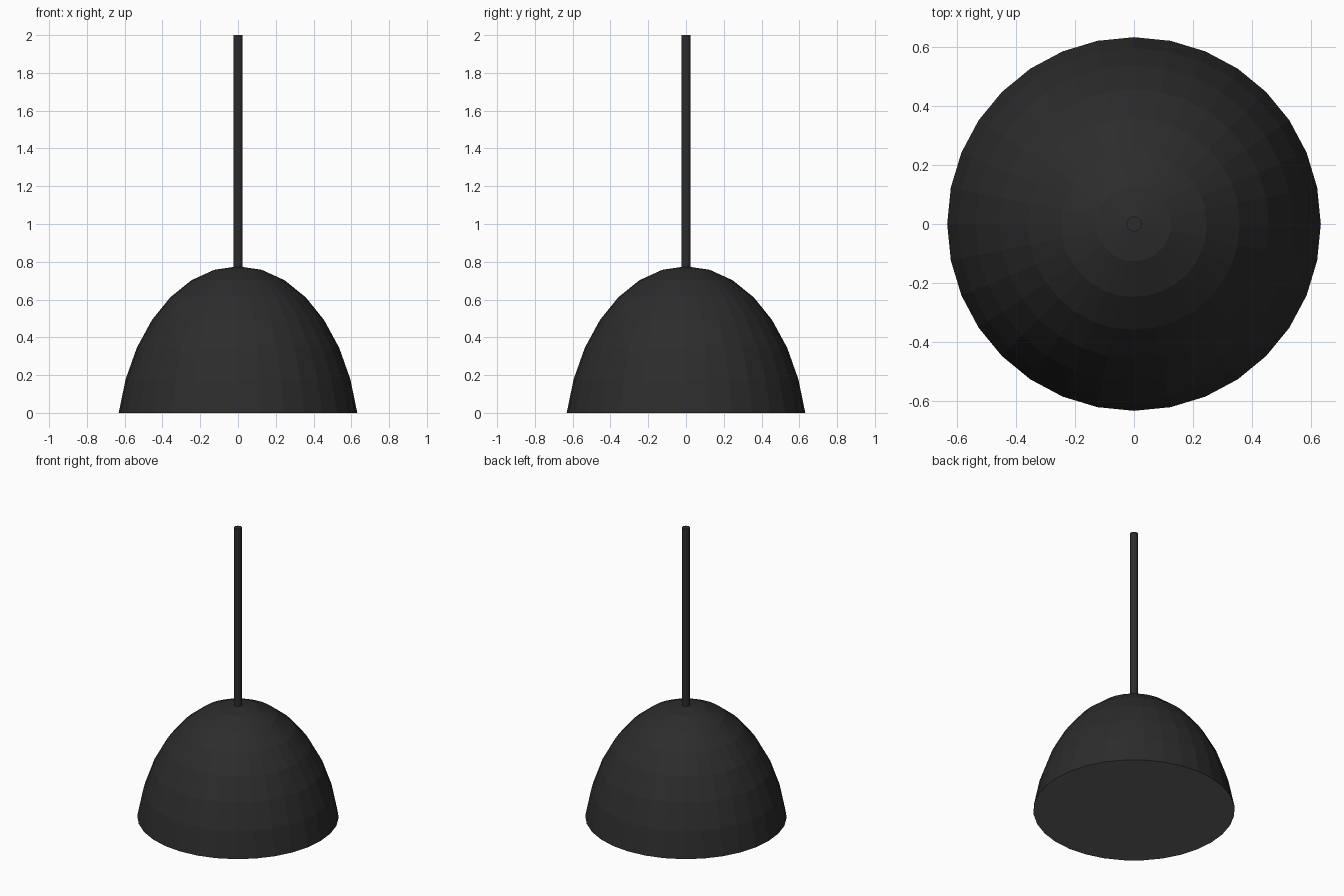
import bpy, bmesh, math

if "Cube" in bpy.data.objects:
    bpy.data.objects.remove(bpy.data.objects["Cube"])

SEGMENTS = 32
R, H, TOP = 0.644, 0.969, 0.776   # stretched sphere the shade is cut from


def material(name, value):
    m = bpy.data.materials.new(name)
    m.diffuse_color = (value, value, value, 1)
    m.use_nodes = True
    m.node_tree.nodes["Principled BSDF"].inputs["Base Color"].default_value = m.diffuse_color
    return m


def finish(name, bm, mat):
    bmesh.ops.recalc_face_normals(bm, faces=bm.faces)
    mesh = bpy.data.meshes.new(name)
    bm.to_mesh(mesh)
    bm.free()
    mesh.materials.append(mat)
    obj = bpy.data.objects.new(name, mesh)
    bpy.context.collection.objects.link(obj)
    return obj


dark = material("dark_metal", 0.025)
grey = material("diffuser_grey", 0.13)

# Lamp shade: dome with seven bands, closed by a flat diffuser underneath
bm = bmesh.new()
apex = bm.verts.new((0, 0, TOP))
rings = []
for i in range(1, 8):
    a = math.pi * i / 16
    r = R * math.sin(a)
    z = TOP - H * (1 - math.cos(a)) if i < 7 else 0
    rings.append([bm.verts.new((r * math.cos(t), r * math.sin(t), z))
                  for t in (2 * math.pi * k / SEGMENTS for k in range(SEGMENTS))])
for k in range(SEGMENTS):
    n = (k + 1) % SEGMENTS
    bm.faces.new((apex, rings[0][k], rings[0][n]))
    for a, b in zip(rings, rings[1:]):
        bm.faces.new((a[k], b[k], b[n], a[n]))
diffuser = bm.faces.new(rings[-1])
diffuser.material_index = 1
shade = finish("lamp_shade", bm, dark)
shade.data.materials.append(grey)

# Hanging rod
bm = bmesh.new()
bmesh.ops.create_cone(bm, cap_ends=True, segments=SEGMENTS,
                      radius1=0.025, radius2=0.025, depth=1.24)
bmesh.ops.translate(bm, verts=bm.verts, vec=(0, 0, 1.38))
finish("hanging_rod", bm, dark)
